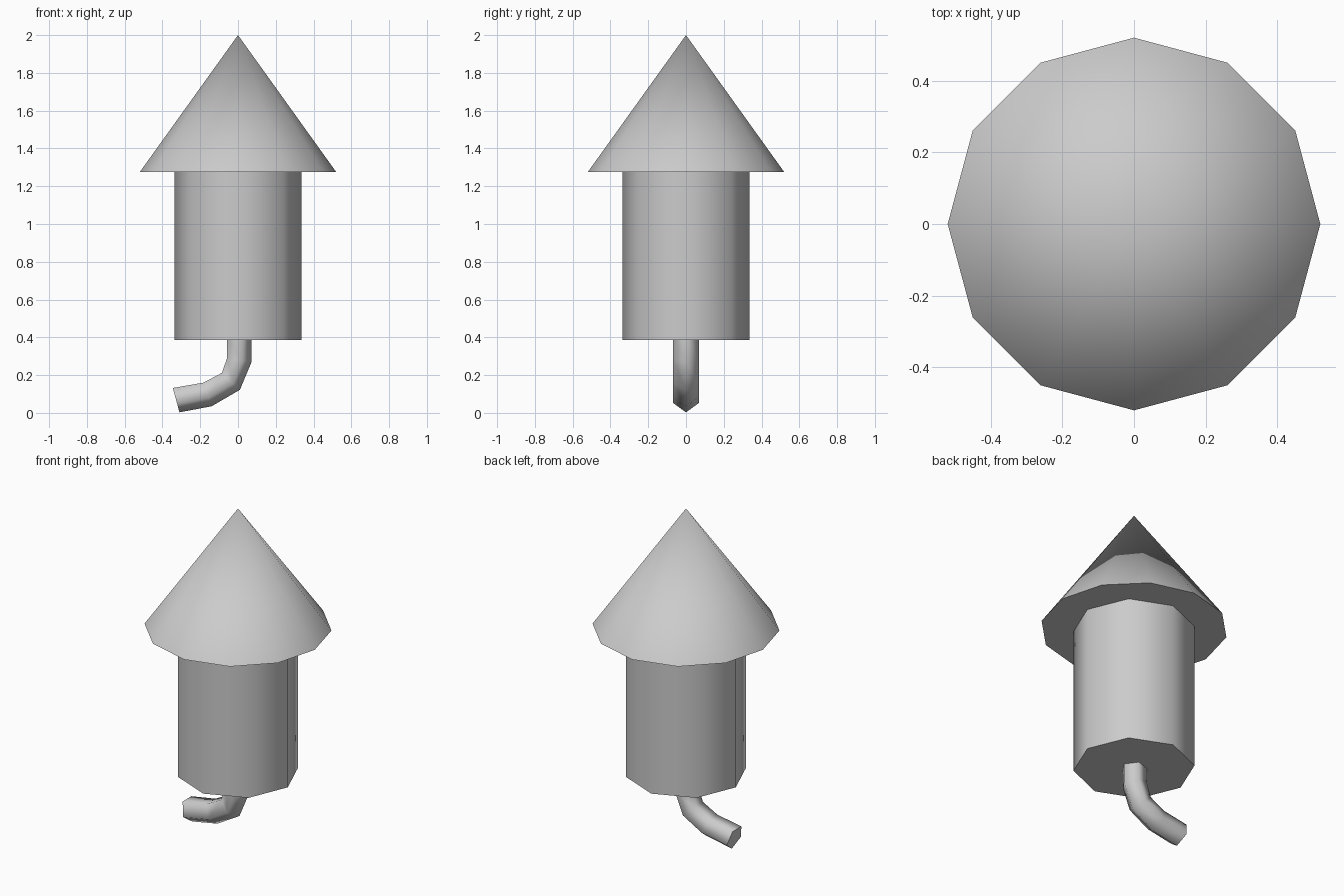
import bpy
import math
from mathutils import Vector

cube = bpy.data.objects.get("Cube")
if cube:
    bpy.data.objects.remove(cube, do_unlink=True)

GREY = (0.6, 0.6, 0.6, 1)
grey = bpy.data.materials.new("plain grey")
grey.use_nodes = True
grey.diffuse_color = GREY
grey.node_tree.nodes["Principled BSDF"].inputs["Base Color"].default_value = GREY


def finish(obj, name):
    """Name, colour and smooth a part, keeping its rims sharp."""
    obj.name = name
    obj.data.materials.clear()
    obj.data.materials.append(grey)
    bpy.ops.object.select_all(action="DESELECT")
    obj.select_set(True)
    bpy.context.view_layer.objects.active = obj
    bpy.ops.object.shade_smooth_by_angle(angle=math.radians(80))


BOTTOM, EAVES, TOP = 0.385, 1.275, 2.0

# Pointed nose cone
bpy.ops.mesh.primitive_cone_add(vertices=12, radius1=0.52, radius2=0, depth=TOP - EAVES,
                                location=(0, 0, (TOP + EAVES) / 2))
finish(bpy.context.object, "nose_cone")

# Eight-sided body
bpy.ops.mesh.primitive_cylinder_add(vertices=8, radius=0.337, depth=EAVES - BOTTOM,
                                    location=(0, 0, (EAVES + BOTTOM) / 2))
finish(bpy.context.object, "body")

# Bent five-sided fuse: (outer, inner) edge points of each ring in the xz plane
rings = [((0.072, 0.40), (-0.058, 0.40)),
         ((0.072, 0.27), (-0.058, 0.29)),
         ((0.01, 0.122), (-0.085, 0.212)),
         ((-0.14, 0.035), (-0.183, 0.16)),
         ((-0.31, 0.003), (-0.345, 0.132))]
SIDES = 5
flat = math.cos(math.pi / SIDES)
verts = []
for outer, inner in rings:
    a = Vector((outer[0], 0, outer[1]))
    b = Vector((inner[0], 0, inner[1]))
    arm = (a - b) / (1 + flat)
    centre = a - arm
    for k in range(SIDES):
        t = math.tau * k / SIDES
        verts.append(centre + arm * math.cos(t) + Vector((0, 0.072 * math.sin(t), 0)))

faces = [tuple(range(SIDES)), tuple(reversed(range(len(verts) - SIDES, len(verts))))]
for r in range(len(rings) - 1):
    for k in range(SIDES):
        n = (k + 1) % SIDES
        i, j = r * SIDES, (r + 1) * SIDES
        faces.append((i + k, j + k, j + n, i + n))

mesh = bpy.data.meshes.new("fuse")
mesh.from_pydata(verts, [], faces)
mesh.update()
fuse = bpy.data.objects.new("fuse", mesh)
bpy.context.collection.objects.link(fuse)
finish(fuse, "fuse")
